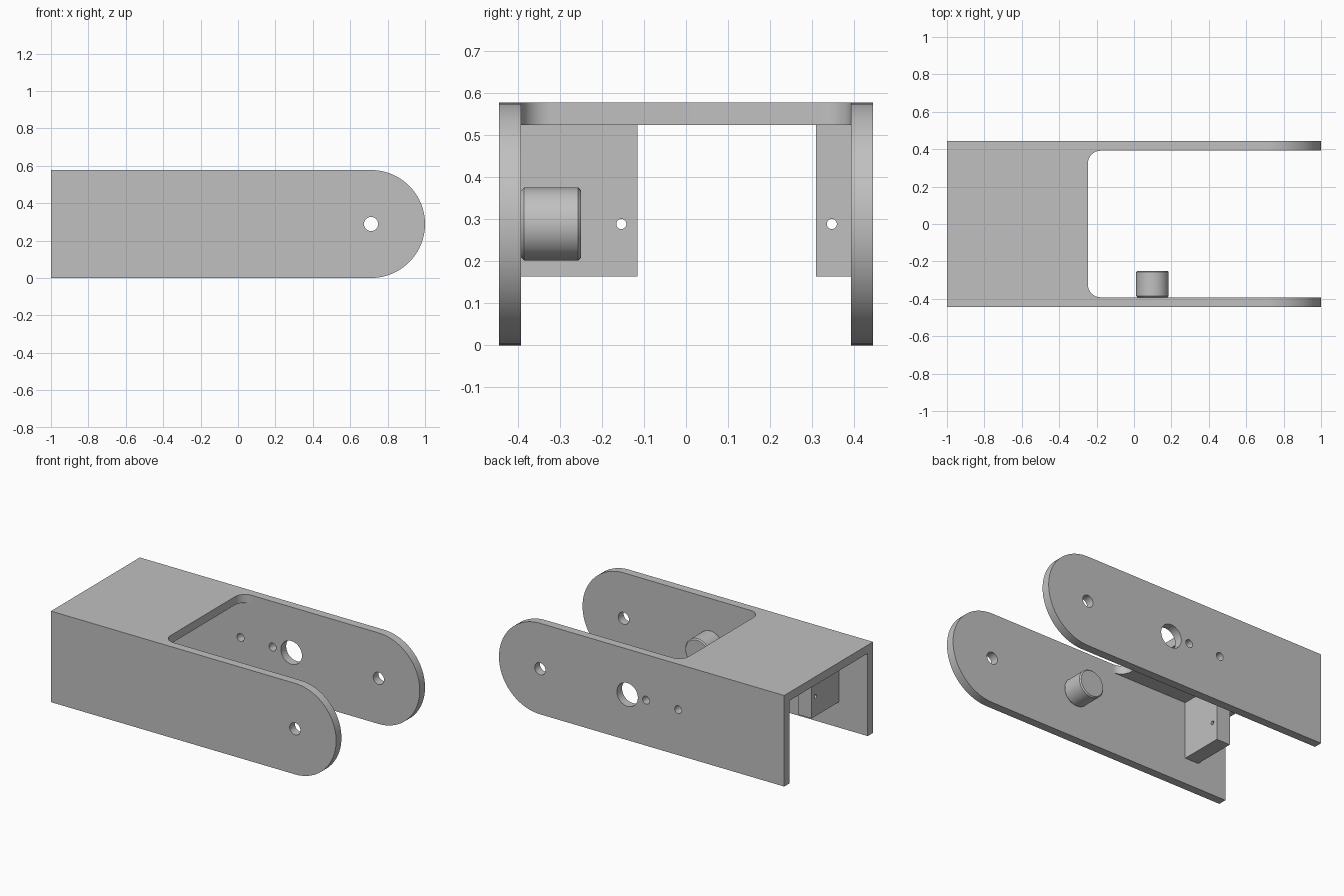
import bpy, bmesh
from math import sin, cos, pi
from mathutils import Vector

cube = bpy.data.objects.get("Cube")
if cube:
    bpy.data.objects.remove(cube, do_unlink=True)

# Main dimensions
HALF_Y, INNER_Y = 0.445, 0.392
HEIGHT, UNDER = 0.577, 0.524
MID = HEIGHT / 2
END_X = 1 - MID
SLOT_X, FILLET = -0.247, 0.07

grey = bpy.data.materials.new("plain grey")
grey.use_nodes = True
grey.diffuse_color = (0.53, 0.53, 0.53, 1)
grey.node_tree.nodes["Principled BSDF"].inputs["Base Color"].default_value = grey.diffuse_color


def arc(cx, cy, r, a0, a1, n):
    """Points along a circular arc."""
    return [(cx + r * cos(a0 + (a1 - a0) * i / n),
             cy + r * sin(a0 + (a1 - a0) * i / n)) for i in range(n + 1)]


def prism(name, outline, axis, lo, hi):
    """Extrude a flat outline along the given axis."""
    place = {"x": lambda a, b, d: (d, a, b),
             "y": lambda a, b, d: (a, d, b),
             "z": lambda a, b, d: (a, b, d)}[axis]
    bm = bmesh.new()
    face = bm.faces.new([bm.verts.new(place(a, b, lo)) for a, b in outline])
    grown = bmesh.ops.extrude_face_region(bm, geom=[face])["geom"]
    bmesh.ops.translate(bm, vec=Vector(place(0, 0, hi - lo)),
                        verts=[g for g in grown if isinstance(g, bmesh.types.BMVert)])
    bmesh.ops.recalc_face_normals(bm, faces=bm.faces)
    mesh = bpy.data.meshes.new(name)
    bm.to_mesh(mesh)
    bm.free()
    mesh.materials.append(grey)
    obj = bpy.data.objects.new(name, mesh)
    bpy.context.collection.objects.link(obj)
    return obj


def activate(obj):
    bpy.ops.object.select_all(action="DESELECT")
    obj.select_set(True)
    bpy.context.view_layer.objects.active = obj


def apply_modifiers(obj):
    activate(obj)
    for mod in list(obj.modifiers):
        bpy.ops.object.modifier_apply(modifier=mod.name)


def drill(obj, axis, a, b, r, lo, hi):
    """Cut a round hole straight through a part."""
    cutter = prism("cutter", arc(a, b, r, 0, 2 * pi, 32)[:-1], axis, lo, hi)
    cutter.hide_render = True
    mod = obj.modifiers.new("hole", "BOOLEAN")
    mod.operation, mod.solver, mod.object = "DIFFERENCE", "EXACT", cutter
    apply_modifiers(obj)
    bpy.data.objects.remove(cutter, do_unlink=True)


# Side plates with rounded ends
plate = [(-1, HEIGHT), (-1, 0)] + arc(END_X, MID, MID, -pi / 2, pi / 2, 40)
front_plate = prism("front_side_plate", plate, "y", -HALF_Y, -INNER_Y)
back_plate = prism("back_side_plate", plate, "y", INNER_Y, HALF_Y)
for obj, side in ((front_plate, -1), (back_plate, 1)):
    y = side * (HALF_Y + INNER_Y) / 2
    holes = [(END_X, 0.038)]
    if side > 0:
        holes += [(0.1, 0.074), (-0.032, 0.025), (-0.257, 0.025)]
    for x, r in holes:
        drill(obj, "y", x, MID, r, y - 0.1, y + 0.1)

# Top plate with filleted inner corners
fx, fy = SLOT_X + FILLET, INNER_Y - FILLET
top = [(-1, INNER_Y), (-1, -INNER_Y)]
top += arc(fx, -fy, FILLET, -pi / 2, -pi, 12)
top += arc(fx, fy, FILLET, pi, pi / 2, 12)
top_plate = prism("top_plate", top, "z", UNDER, HEIGHT)

# Mounting blocks hanging under the top plate
blocks = []
for name, y0, y1, hole_y in (("front_block", -INNER_Y, -0.115, -0.154),
                             ("back_block", 0.309, INNER_Y, 0.347)):
    block = prism(name, [(y0, 0.164), (y1, 0.164), (y1, UNDER), (y0, UNDER)],
                  "x", -0.8, -0.705)
    drill(block, "x", hole_y, MID, 0.012, -0.9, -0.6)
    blocks.append(block)

# Peg with a chamfered tip
peg = prism("peg", arc(0.098, MID, 0.087, 0, 2 * pi, 48)[:-1], "y", -INNER_Y, -0.25)
bevel = peg.modifiers.new("chamfer", "BEVEL")
bevel.width, bevel.segments, bevel.limit_method = 0.007, 1, "ANGLE"
apply_modifiers(peg)

for obj in [front_plate, back_plate, top_plate, peg] + blocks:
    activate(obj)
    bpy.ops.object.shade_smooth_by_angle(angle=pi / 6)
